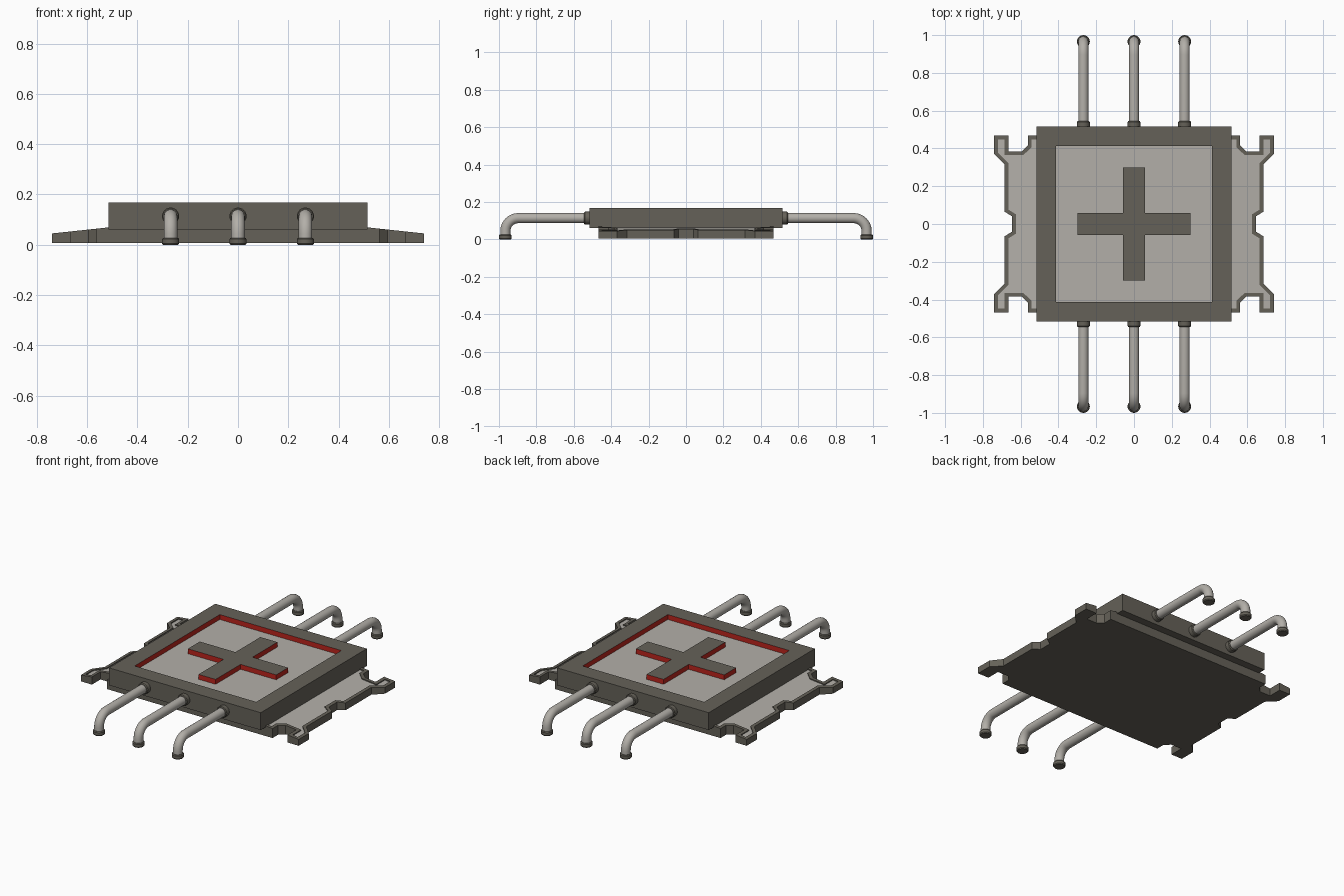
import bpy, bmesh, math
from mathutils import Vector

if "Cube" in bpy.data.objects:
    bpy.data.objects.remove(bpy.data.objects["Cube"])


def material(name, rgb):
    m = bpy.data.materials.new(name)
    m.diffuse_color = (*rgb, 1)
    m.use_nodes = True
    m.node_tree.nodes["Principled BSDF"].inputs["Base Color"].default_value = m.diffuse_color
    return m


DARK = material("dark grey metal", (0.13, 0.12, 0.098))
LIGHT = material("light grey metal", (0.45, 0.43, 0.395))
RED = material("red", (0.50, 0.018, 0.012))


def finish(bm, name, mats, smooth=False):
    bmesh.ops.recalc_face_normals(bm, faces=bm.faces)
    me = bpy.data.meshes.new(name)
    bm.to_mesh(me)
    bm.free()
    ob = bpy.data.objects.new(name, me)
    bpy.context.collection.objects.link(ob)
    for m in mats:
        me.materials.append(m)
    if smooth:
        bpy.ops.object.select_all(action='DESELECT')
        ob.select_set(True)
        bpy.context.view_layer.objects.active = ob
        bpy.ops.object.shade_smooth_by_angle(angle=math.radians(35))
    return ob


def prism(outline, z0, top):
    """Upright prism; top(x) gives the height of the upper face."""
    bm = bmesh.new()
    lo = [bm.verts.new((x, y, z0)) for x, y in outline]
    hi = [bm.verts.new((x, y, top(x))) for x, y in outline]
    bm.faces.new(lo)
    cap = bm.faces.new(hi)
    n = len(outline)
    for i in range(n):
        j = (i + 1) % n
        bm.faces.new((lo[i], lo[j], hi[j], hi[i]))
    bmesh.ops.recalc_face_normals(bm, faces=bm.faces)
    return bm, cap


def rect(x, y):
    return [(-x, -y), (x, -y), (x, y), (-x, y)]


TOP, FLOOR = 0.167, 0.137

# Body with a sunken panel: red walls, light floor
bm, cap = prism(rect(0.515, 0.515), 0.06, lambda x: TOP)
bmesh.ops.inset_region(bm, faces=[cap], thickness=0.102, use_even_offset=True)
new = bmesh.ops.extrude_discrete_faces(bm, faces=[cap])["faces"]
bmesh.ops.translate(bm, verts=new[0].verts, vec=(0, 0, FLOOR - TOP))
for f in bm.faces:
    c = f.calc_center_median()
    if max(abs(c.x), abs(c.y)) < 0.42 and c.z > 0.1:
        f.material_index = 1 if c.z < FLOOR + 0.001 else 2
finish(bm, "body", [DARK, LIGHT, RED])

# Raised cross with red sides
a, b = 0.058, 0.30
cross = [(a, a), (a, b), (-a, b), (-a, a), (-b, a), (-b, -a),
         (-a, -a), (-a, -b), (a, -b), (a, -a), (b, -a), (b, a)]
bm, cap = prism(cross, FLOOR - 0.002, lambda x: TOP)
for f in bm.faces:
    f.material_index = 1 if abs(f.normal.z) < 0.5 else 0
finish(bm, "raised_cross", [DARK, RED])

# Base slab under the body
bm, cap = prism(rect(0.50, 0.468), 0.006, lambda x: 0.062)
finish(bm, "base_slab", [DARK])

# Notched sloping side wings with a light sunken top
half = [(0.48, 0.468), (0.562, 0.468), (0.562, 0.415), (0.594, 0.385),
        (0.665, 0.385), (0.665, 0.468), (0.74, 0.468), (0.74, 0.37),
        (0.685, 0.315), (0.685, 0.065), (0.645, 0.04)]
wing = half + [(x, -y) for x, y in reversed(half)]
for side, s in (("left", -1), ("right", 1)):
    bm, cap = prism([(s * x, y) for x, y in wing], 0.006,
                    lambda x: 0.069 - (abs(x) - 0.515) * 0.107)
    bmesh.ops.inset_region(bm, faces=[cap], thickness=0.02, use_even_offset=True)
    new = bmesh.ops.extrude_discrete_faces(bm, faces=[cap])["faces"]
    bmesh.ops.translate(bm, verts=new[0].verts, vec=(0, 0, -0.006))
    new[0].material_index = 1
    finish(bm, side + "_wing", [DARK, LIGHT])


def tube(name, x, s, rings, mat, sides=24):
    """Sweep circles (y, z, downward turn, radius) into a capped round bar."""
    bm = bmesh.new()
    loops = []
    for y, z, t, r in rings:
        up = Vector((0, s * math.sin(t), math.cos(t)))
        loops.append([bm.verts.new(Vector((x, s * y, z))
                      + Vector((r * math.cos(k), 0, 0)) + up * r * math.sin(k))
                      for k in (2 * math.pi * i / sides for i in range(sides))])
    for p, q in zip(loops, loops[1:]):
        for i in range(sides):
            j = (i + 1) % sides
            bm.faces.new((p[i], p[j], q[j], q[i]))
    bm.faces.new(loops[0])
    bm.faces.new(loops[-1])
    finish(bm, name, [mat], True)


# Bent pins with a collar at the body and a foot at the tip
Z, R, BEND, TIP = 0.114, 0.027, 0.07, 0.966
pin = [(0.50, Z, 0, R)]
for i in range(9):
    t = math.pi / 2 * i / 8
    pin.append((TIP - BEND + BEND * math.sin(t), Z - BEND + BEND * math.cos(t), t, R))
pin.append((TIP, 0.01, math.pi / 2, R))
collar = [(0.50, Z, 0, 0.034), (0.54, Z, 0, 0.034), (0.545, Z, 0, 0.030)]
down = math.pi / 2
foot = [(TIP, 0.027, down, 0.030), (TIP, 0.022, down, 0.034),
        (TIP, 0.005, down, 0.034), (TIP, 0.0, down, 0.030)]
for end, s in (("front", -1), ("back", 1)):
    for i, x in enumerate((-0.268, 0, 0.268), 1):
        tube(f"{end}_pin_{i}", x, s, pin, LIGHT)
        tube(f"{end}_collar_{i}", x, s, collar, DARK)
        tube(f"{end}_foot_{i}", x, s, foot, DARK)
